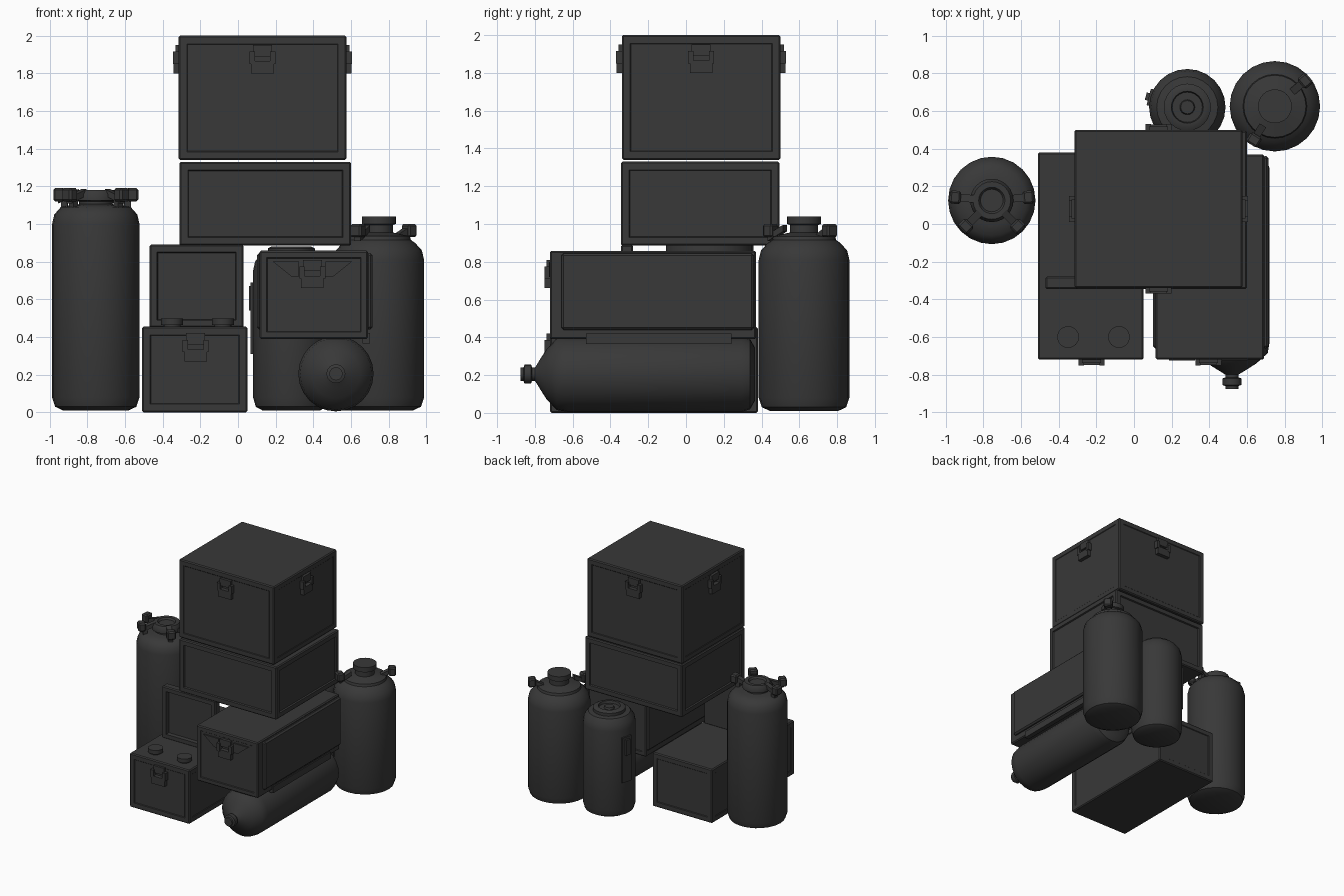
import bpy, bmesh, math
from mathutils import Vector, Matrix

default = bpy.data.objects.get("Cube")
if default:
    bpy.data.objects.remove(default, do_unlink=True)

charcoal = bpy.data.materials.new("charcoal")
charcoal.use_nodes = True
colour = (0.04, 0.04, 0.04, 1)
charcoal.diffuse_color = colour
charcoal.node_tree.nodes["Principled BSDF"].inputs["Base Color"].default_value = colour


def finish(name, bm, smooth=False):
    bmesh.ops.recalc_face_normals(bm, faces=bm.faces[:])
    mesh = bpy.data.meshes.new(name)
    bm.to_mesh(mesh)
    bm.free()
    obj = bpy.data.objects.new(name, mesh)
    bpy.context.collection.objects.link(obj)
    mesh.materials.append(charcoal)
    if smooth:
        bpy.ops.object.select_all(action='DESELECT')
        obj.select_set(True)
        bpy.context.view_layer.objects.active = obj
        bpy.ops.object.shade_smooth_by_angle(angle=math.radians(40))
    return obj


def add_box(bm, lo, hi, turn=None):
    lo, hi = Vector(lo), Vector(hi)
    m = Matrix.Translation((lo + hi) / 2) @ Matrix.Diagonal((hi - lo).to_4d())
    return bmesh.ops.create_cube(bm, size=1, matrix=turn @ m if turn else m)["verts"]


def crate(name, lo, hi, border, depth, sides="xy", bevel=0.008):
    """Box with a sunken panel on each chosen side."""
    bm = bmesh.new()
    add_box(bm, lo, hi)
    bmesh.ops.bevel(bm, geom=bm.edges[:], offset=bevel, segments=1, affect='EDGES')
    bm.normal_update()
    axes = [{"x": Vector((1, 0, 0)), "y": Vector((0, 1, 0)), "f": Vector((0, -1, 0))}[s] for s in sides]
    for f in bm.faces[:]:
        for s, a in zip(sides, axes):
            d = f.normal.dot(a)
            if d > 0.99 or (s != "f" and d < -0.99):
                bmesh.ops.inset_individual(bm, faces=[f], thickness=border)
                bmesh.ops.inset_individual(bm, faces=[f], thickness=0.006, depth=-depth)
    return finish(name, bm)


def latch(name, spot, angle, size=1.0):
    """Toggle latch that hangs down a wall; angle 0 faces the front."""
    turn = Matrix.Translation(spot) @ Matrix.Rotation(angle, 4, 'Z') @ Matrix.Scale(size, 4)
    bm = bmesh.new()
    add_box(bm, (-0.05, -0.018, -0.06), (0.05, 0.01, 0), turn)
    add_box(bm, (-0.06, -0.028, -0.15), (0.06, 0.01, -0.085), turn)
    for s in (-1, 1):
        add_box(bm, (s * 0.055 - 0.014, -0.03, -0.1), (s * 0.055 + 0.014, 0.01, -0.035), turn)
    finish(name, bm)


def lathe(name, profile, spot, tilt=0.0, sides=24):
    """Spin a (radius, height) profile around its own axis."""
    bm = bmesh.new()
    verts = [bm.verts.new((r, 0, h)) for r, h in profile]
    edges = [bm.edges.new(p) for p in zip(verts, verts[1:])]
    bmesh.ops.spin(bm, geom=verts + edges, axis=(0, 0, 1), cent=(0, 0, 0),
                   angle=math.tau, steps=sides)
    bmesh.ops.remove_doubles(bm, verts=bm.verts[:], dist=0.0005)
    bm.transform(Matrix.Translation(spot) @ Matrix.Rotation(tilt, 4, 'X'))
    return finish(name, bm, smooth=True)


def body(r, top):
    """Rounded tank wall from the base to the shoulder."""
    return [(0, 0), (r * 0.75, 0), (r * 0.93, 0.02), (r, 0.07),
            (r, top - 0.09), (r * 0.95, top - 0.04), (r * 0.8, top)]


def handles(name, spot, angles, inner, outer, low, high, block):
    """Struts running out from the neck, each with an end block."""
    bm = bmesh.new()
    for a in angles:
        turn = Matrix.Translation(spot) @ Matrix.Rotation(math.radians(a), 4, 'Z')
        strut = add_box(bm, (inner, -0.02, low), (outer, 0.02, low + 0.035), turn)
        bmesh.ops.translate(bm, vec=(0, 0, high - low), verts=strut[4:])
        verts = add_box(bm, (outer - block, -block, high - 0.03),
                        (outer + block * 0.7, block, high + 0.04), turn)
        edges = list({e for v in verts for e in v.link_edges})
        bmesh.ops.bevel(bm, geom=edges, offset=0.01, segments=1, affect='EDGES')
    finish(name, bm)


# Stacked crates
crate("top_crate", (-0.315, -0.34, 1.34), (0.575, 0.5, 2.0), 0.05, 0.004)
crate("middle_crate", (-0.31, -0.345, 0.885), (0.6, 0.495, 1.33), 0.05, 0.012)
walls = [("front", (0.13, -0.34, 1.95), 0), ("right", (0.575, 0.08, 1.95), 90),
         ("back", (0.13, 0.5, 1.95), 180), ("left", (-0.315, 0.08, 1.95), 270)]
for side, spot, angle in walls:
    latch("top_crate_latch_" + side, spot, math.radians(angle))

# Low crate with its raised lid
crate("low_crate", (-0.51, -0.72, 0.0), (0.05, 0.38, 0.455), 0.05, 0.005)
latch("low_crate_latch", (-0.225, -0.72, 0.42), 0)
crate("raised_lid", (-0.47, -0.345, 0.45), (0.03, -0.28, 0.89), 0.045, 0.03, "f")
for i, x in enumerate((-0.35, -0.08)):
    lathe(f"round_knob_{i}", [(0, 0), (0.045, 0), (0.045, 0.01), (0.058, 0.012),
                             (0.058, 0.045), (0, 0.045)], (x, -0.6, 0.453), sides=16)

# Long crate with side panels and front grip
crate("long_crate", (0.115, -0.72, 0.39), (0.69, 0.37, 0.858), 0.04, 0.006, "y")
bm = bmesh.new()
for x in (0.11, 0.69):
    add_box(bm, (x - 0.01, -0.66, 0.44), (x + 0.025, 0.36, 0.845))
bmesh.ops.bevel(bm, geom=bm.edges[:], offset=0.012, segments=1, affect='EDGES')
finish("long_crate_side_panels", bm)
bm = bmesh.new()
add_box(bm, (0.66, -0.53, 0.365), (0.7, 0.24, 0.42))
finish("long_crate_lower_rail", bm)
latch("long_crate_latch", (0.395, -0.72, 0.81), 0)
bm = bmesh.new()
for s in (-1, 1):
    outline = [(0.21, 0.8), (0.07, 0.8), (0.07, 0.72), (0.11, 0.72)]
    face = bm.faces.new([bm.verts.new((0.395 + s * x, -0.715, z)) for x, z in outline])
    out = bmesh.ops.extrude_face_region(bm, geom=[face])
    bmesh.ops.translate(bm, vec=(0, -0.011, 0),
                        verts=[v for v in out["geom"] if isinstance(v, bmesh.types.BMVert)])
finish("long_crate_grip", bm)

# Tank lying under the long crate
lathe("lying_tank", [(0, 0), (0.14, 0), (0.185, 0.025), (0.2, 0.07), (0.2, 0.99),
                     (0.19, 1.05), (0.13, 1.105), (0.075, 1.14), (0.05, 1.155),
                     (0.035, 1.165), (0.035, 1.18), (0.05, 1.185), (0.05, 1.22),
                     (0.035, 1.225), (0.035, 1.24), (0, 1.24)],
      (0.52, 0.365, 0.205), tilt=math.pi / 2)

# Tall tank on the left
tall = (-0.755, 0.125, 0.01)
lathe("tall_tank", body(0.232, 1.08) + [(0.13, 1.09), (0.09, 1.095), (0.09, 1.11),
      (0.115, 1.115), (0.115, 1.145), (0.1, 1.17), (0.07, 1.17), (0.06, 1.155),
      (0, 1.155)], tall)
handles("tall_tank_handles", tall, (5, 175, 225, 315), 0.09, 0.2, 1.1, 1.14, 0.035)
bm = bmesh.new()
for a in (5, 175, 225, 315):
    turn = Matrix.Translation(tall) @ Matrix.Rotation(math.radians(a), 4, 'Z')
    add_box(bm, (0.15, -0.018, 1.04), (0.185, 0.018, 1.13), turn)
finish("tall_tank_handle_posts", bm)

# Wide tank at the back
wide = (0.748, 0.625, 0.01)
lathe("wide_tank", body(0.24, 0.89) + [(0.17, 0.905), (0.165, 0.925), (0.075, 0.945),
      (0.075, 0.985), (0.09, 0.99), (0.09, 1.03), (0, 1.03)], wide)
handles("wide_tank_handles", wide, (40, 238), 0.12, 0.215, 0.9, 0.95, 0.035)

# Small tank at the back with a gauge plate
small = (0.283, 0.62, 0.01)
lathe("small_tank", body(0.203, 0.83) + [(0.125, 0.835), (0.125, 0.86), (0.105, 0.87),
      (0.085, 0.87), (0.08, 0.85), (0.04, 0.85), (0.035, 0.865), (0, 0.865)], small)
bm = bmesh.new()
turn = Matrix.Translation(small) @ Matrix.Rotation(math.radians(165), 4, 'Z')
add_box(bm, (0.19, -0.045, 0.3), (0.212, 0.045, 0.68), turn)
add_box(bm, (0.2, -0.02, 0.53), (0.228, 0.02, 0.66), turn)
finish("small_tank_gauge", bm)
